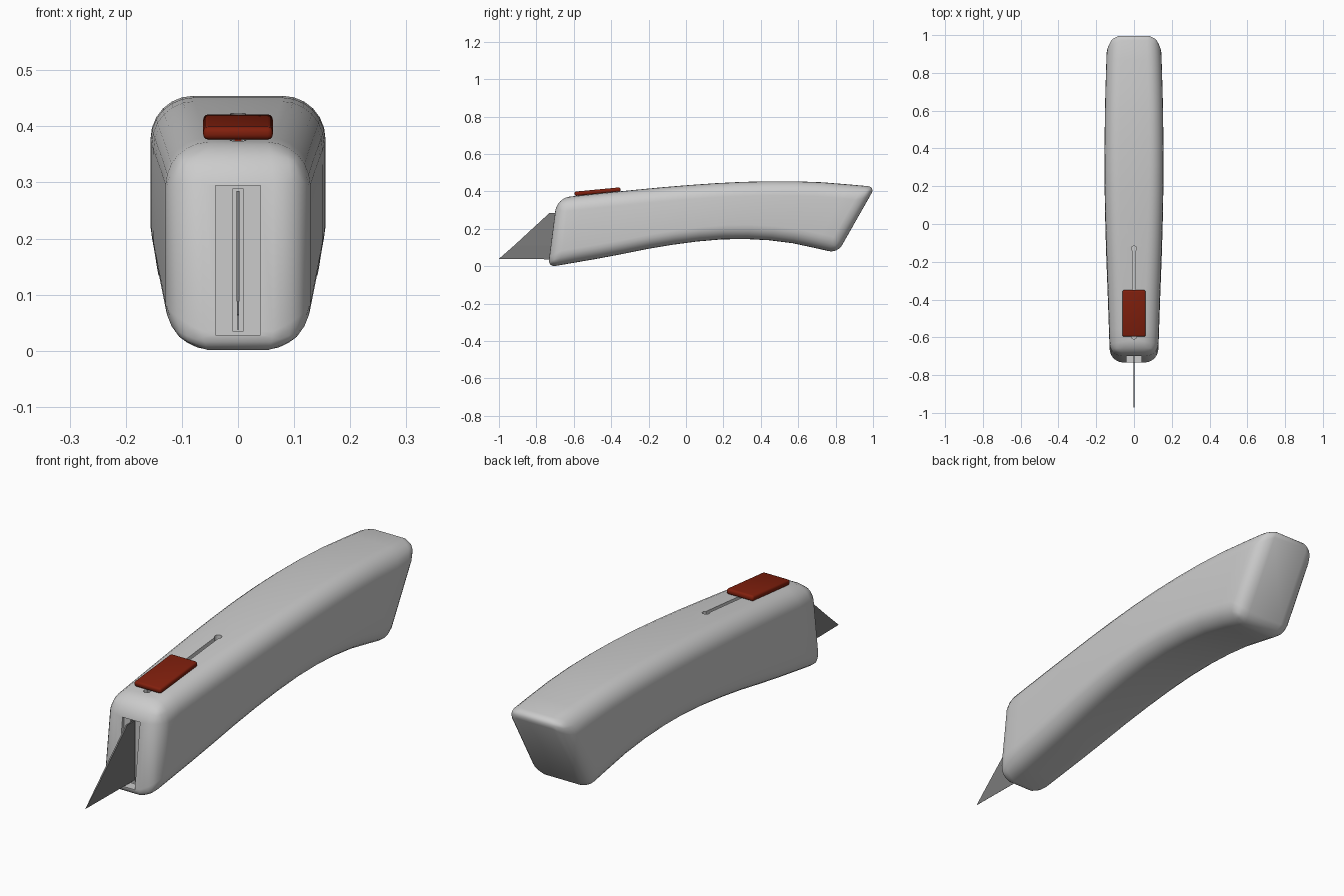
import bpy, bmesh, math
from mathutils import Matrix, Vector

old = bpy.data.objects.get("Cube")
if old:
    bpy.data.objects.remove(old, do_unlink=True)


def material(name, rgb, rough=0.5):
    m = bpy.data.materials.new(name)
    m.use_nodes = True
    m.diffuse_color = (*rgb, 1)
    node = m.node_tree.nodes["Principled BSDF"]
    node.inputs["Base Color"].default_value = (*rgb, 1)
    node.inputs["Roughness"].default_value = rough
    return m


GREY = material("light grey", (0.6, 0.6, 0.6))
STEEL = material("dark steel", (0.2, 0.2, 0.2))
RED = material("dark red", (0.22, 0.014, 0.004))


def add_object(name, bm, mat):
    bmesh.ops.recalc_face_normals(bm, faces=bm.faces)
    mesh = bpy.data.meshes.new(name)
    bm.to_mesh(mesh)
    bm.free()
    mesh.materials.append(mat)
    ob = bpy.data.objects.new(name, mesh)
    bpy.context.collection.objects.link(ob)
    return ob


def finish(ob, angle=35):
    """Apply modifiers, then smooth the soft edges."""
    bpy.ops.object.select_all(action='DESELECT')
    ob.select_set(True)
    bpy.context.view_layer.objects.active = ob
    bpy.ops.object.convert(target='MESH')
    bpy.ops.object.shade_smooth_by_angle(angle=math.radians(angle))


def box(name, lo, hi, mat):
    bm = bmesh.new()
    size = Vector(hi) - Vector(lo)
    mid = (Vector(hi) + Vector(lo)) / 2
    bmesh.ops.create_cube(bm, size=1, matrix=Matrix.Translation(mid) @ Matrix.Diagonal((*size, 1)))
    return add_object(name, bm, mat)


def cylinder(name, loc, radius, depth, mat):
    bm = bmesh.new()
    bmesh.ops.create_cone(bm, cap_ends=True, segments=16, radius1=radius, radius2=radius,
                          depth=depth, matrix=Matrix.Translation(loc))
    return add_object(name, bm, mat)


def spline(points, t):
    """Smooth curve through evenly weighted points, t from 0 to 1."""
    n = len(points) - 1
    i = min(int(t * n), n - 1)
    u = t * n - i
    b, c = Vector(points[i]), Vector(points[i + 1])
    a = Vector(points[i - 1]) if i > 0 else 2 * b - c
    d = Vector(points[i + 2]) if i + 2 <= n else 2 * c - b
    return 0.5 * (2 * b + (c - a) * u + (2 * a - 5 * b + 4 * c - d) * u**2 + (3 * b - a - 3 * c + d) * u**3)


# Handle: curved four-sided tube with rounded edges; points are (y, z, half width)
TOP = [(-0.69, 0.365, 0.127), (-0.36, 0.40, 0.138), (0, 0.433, 0.15),
       (0.33, 0.452, 0.156), (0.67, 0.452, 0.153), (1.012, 0.425, 0.143)]
BOTTOM = [(-0.738, -0.005, 0.127), (-0.42, 0.05, 0.138), (-0.1, 0.111, 0.15),
          (0.22, 0.145, 0.156), (0.52, 0.131, 0.153), (0.81, 0.07, 0.143)]
STATIONS = 12
bm = bmesh.new()
rings = []
for s in range(STATIONS + 1):
    t = s / STATIONS
    ring = []
    for curve, sides in ((BOTTOM, (-1, 1)), (TOP, (1, -1))):
        y, z, w = spline(curve, t)
        ring += [bm.verts.new((side * w, y, z)) for side in sides]
    rings.append(ring)
for a, b in zip(rings, rings[1:]):
    for k in range(4):
        bm.faces.new((a[k], a[(k + 1) % 4], b[(k + 1) % 4], b[k]))
bm.faces.new(rings[0])
bm.faces.new(rings[-1])
weight = bm.edges.layers.float.new("bevel_weight_edge")
for a, b in zip(rings, rings[1:]):
    for k in range(4):
        bm.edges.get((a[k], b[k]))[weight] = 0.95
# Order around each end: bottom, left, top, right
for ring, weights in ((rings[0], (0.5, 0.8, 0.85, 0.8)), (rings[-1], (0.6, 0.75, 0.5, 0.75))):
    for k in range(4):
        bm.edges.get((ring[k], ring[(k + 1) % 4]))[weight] = weights[k]
handle = add_object("handle", bm, GREY)
bevel = handle.modifiers.new("rounding", 'BEVEL')
bevel.limit_method = 'WEIGHT'
bevel.width = 0.08
bevel.segments = 6
bevel.use_clamp_overlap = False

# Blade mouth, blade slit and slider track
cutters = [
    box("mouth_cutter", (-0.04, -0.9, 0.028), (0.04, -0.69, 0.295), GREY),
    box("slit_cutter", (-0.01, -0.9, 0.035), (0.01, -0.6, 0.288), GREY),
    box("track_cutter", (-0.008, -0.595, 0.34), (0.008, -0.13, 0.6), GREY),
    cylinder("track_rear_cutter", (0, -0.13, 0.47), 0.014, 0.26, GREY),
    cylinder("track_front_cutter", (0, -0.595, 0.47), 0.014, 0.26, GREY),
]
for cutter in cutters:
    cutter.hide_render = True
    cut = handle.modifiers.new(cutter.name, 'BOOLEAN')
    cut.object = cutter
    cut.operation = 'DIFFERENCE'
    cut.solver = 'EXACT'
finish(handle)
for cutter in cutters:
    bpy.data.objects.remove(cutter, do_unlink=True)

# Blade: thin plate ground down to a sharp lower edge
OUTLINE = [(-1, 0.04, 0.0004), (-0.61, 0.036, 0.0004), (-0.61, 0.11, 0.003),
           (-0.61, 0.285, 0.003), (-0.73, 0.285, 0.003), (-0.92, 0.11, 0.003)]
bm = bmesh.new()
left, right = [[bm.verts.new((side * w, y, z)) for y, z, w in OUTLINE] for side in (1, -1)]
for loop in (left, right):
    bm.faces.new([loop[i] for i in (0, 1, 2, 5)])
    bm.faces.new(loop[2:])
for i in range(6):
    j = (i + 1) % 6
    bm.faces.new((left[i], left[j], right[j], right[i]))
add_object("blade", bm, STEEL)

# Thumb slider, tilted to follow the handle
slider = box("thumb_slider", (-0.062, -0.123, -0.0115), (0.062, 0.123, 0.0115), RED)
slider.location = (0, -0.473, 0.399)
slider.rotation_euler.x = math.radians(5.5)
soft = slider.modifiers.new("rounding", 'BEVEL')
soft.width = 0.009
soft.segments = 3
finish(slider)
stem = box("slider_stem", (-0.006, -0.56, 0.345), (0.006, -0.4, 0.395), RED)
